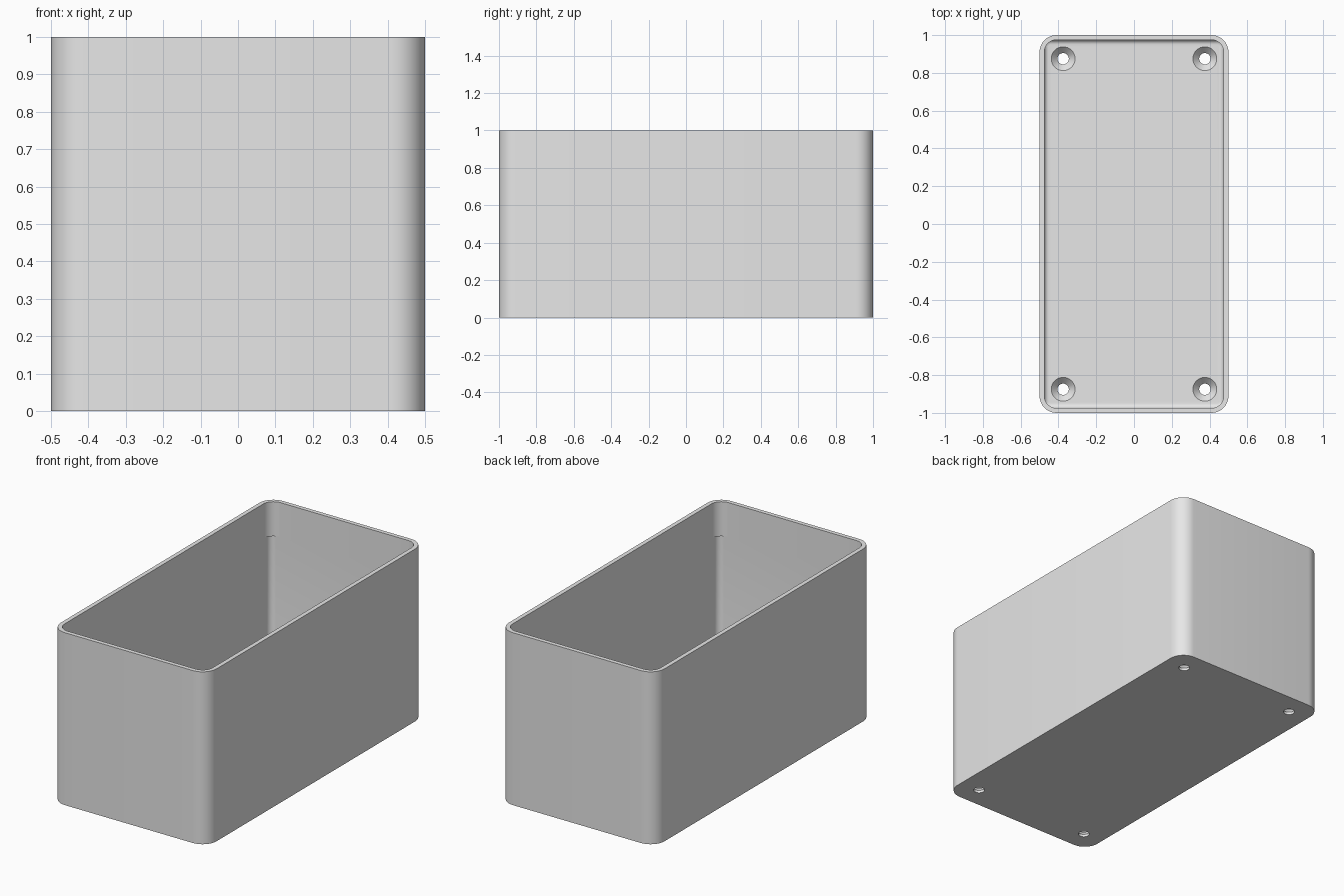
import bpy, bmesh, math

if "Cube" in bpy.data.objects:
    bpy.data.objects.remove(bpy.data.objects["Cube"], do_unlink=True)

HALF_X, HALF_Y, HEIGHT = 0.5, 1.0, 1.0
WALL, FLOOR, FILLET = 0.025, 0.05, 0.025
OUTER_R, INNER_R, POCKET_R = 0.09, 0.065, 0.035
STEPS = 10

grey = bpy.data.materials.new("grey")
grey.use_nodes = True
colour = (0.8, 0.8, 0.8, 1)
grey.diffuse_color = colour
grey.node_tree.nodes["Principled BSDF"].inputs["Base Color"].default_value = colour


def rounded_loop(bm, inset, radius, z):
    """Ring of vertices along a rounded rectangle."""
    ring = []
    cx, cy = HALF_X - inset - radius, HALF_Y - inset - radius
    for q, (sx, sy) in enumerate([(1, 1), (-1, 1), (-1, -1), (1, -1)]):
        for i in range(STEPS + 1):
            a = (q + i / STEPS) * math.pi / 2
            ring.append(bm.verts.new((sx * cx + radius * math.cos(a),
                                      sy * cy + radius * math.sin(a), z)))
    return ring


def add_object(name, bm):
    bmesh.ops.recalc_face_normals(bm, faces=bm.faces)
    mesh = bpy.data.meshes.new(name)
    bm.to_mesh(mesh)
    bm.free()
    mesh.materials.append(grey)
    obj = bpy.data.objects.new(name, mesh)
    bpy.context.collection.objects.link(obj)
    return obj


# Open box: outer wall, rim, inner wall with tighter corners lower down
levels = [(0, OUTER_R, 0), (0, OUTER_R, HEIGHT),
          (WALL, INNER_R, HEIGHT), (WALL, INNER_R, 0.8), (WALL, POCKET_R, 0.8)]
# Rounded join between inner wall and floor
for i in range(7):
    a = i / 6 * math.pi / 2
    shift = FILLET * (1 - math.cos(a))
    levels.append((WALL + shift, POCKET_R - shift,
                   FLOOR + FILLET * (1 - math.sin(a))))

bm = bmesh.new()
rings = [rounded_loop(bm, *level) for level in levels]
for low, high in zip(rings, rings[1:]):
    for i in range(len(low)):
        j = (i + 1) % len(low)
        bm.faces.new((low[i], low[j], high[j], high[i]))
bm.faces.new(rings[0])
bm.faces.new(rings[-1])
bmesh.ops.remove_doubles(bm, verts=bm.verts, dist=1e-5)
box = add_object("open_box", bm)

# Countersunk screw holes: straight bore, then a cone up to the floor
bm = bmesh.new()
profile = [(0.03, -0.05), (0.03, 0.015), (0.063, FLOOR), (0.063, FLOOR + 0.02)]
for sx in (-1, 1):
    for sy in (-1, 1):
        stack = []
        for r, z in profile:
            stack.append([bm.verts.new((sx * 0.375 + r * math.cos(k * math.tau / 32),
                                        sy * 0.875 + r * math.sin(k * math.tau / 32), z))
                          for k in range(32)])
        for low, high in zip(stack, stack[1:]):
            for k in range(32):
                n = (k + 1) % 32
                bm.faces.new((low[k], low[n], high[n], high[k]))
        bm.faces.new(stack[0])
        bm.faces.new(stack[-1])
cutter = add_object("screw_hole_cutter", bm)
cutter.hide_render = True

cut = box.modifiers.new("screw_holes", "BOOLEAN")
cut.operation = "DIFFERENCE"
cut.solver = "EXACT"
cut.object = cutter

# Apply the cut, then shade smooth with sharp edges kept
bpy.ops.object.select_all(action="DESELECT")
box.select_set(True)
bpy.context.view_layer.objects.active = box
bpy.ops.object.modifier_apply(modifier=cut.name)
bpy.data.objects.remove(cutter, do_unlink=True)
bpy.ops.object.shade_smooth_by_angle(angle=math.radians(30))
